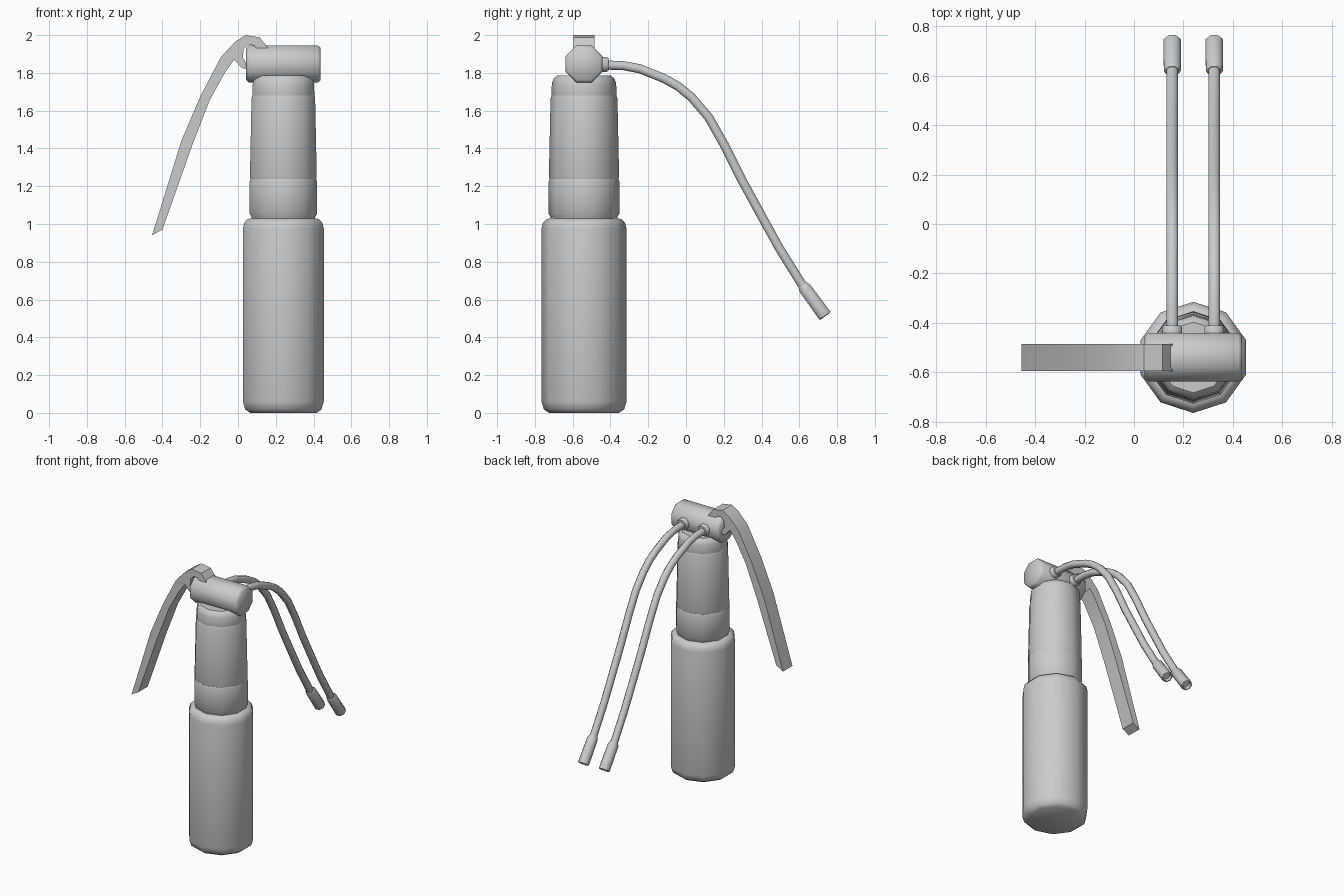
import bpy, bmesh, math
from mathutils import Vector, Matrix

if "Cube" in bpy.data.objects:
    bpy.data.objects.remove(bpy.data.objects["Cube"])


def finish(name, bm, angle):
    """Turn a bmesh into a named object, smooth below the given edge angle."""
    bmesh.ops.recalc_face_normals(bm, faces=bm.faces)
    mesh = bpy.data.meshes.new(name)
    bm.to_mesh(mesh)
    bm.free()
    ob = bpy.data.objects.new(name, mesh)
    bpy.context.collection.objects.link(ob)
    bpy.ops.object.select_all(action='DESELECT')
    ob.select_set(True)
    bpy.context.view_layer.objects.active = ob
    bpy.ops.object.shade_smooth_by_angle(angle=math.radians(angle))
    return ob


def skin(bm, rings):
    """Bridge successive vertex rings and cap both ends."""
    n = len(rings[0])
    for a, b in zip(rings, rings[1:]):
        for i in range(n):
            j = (i + 1) % n
            bm.faces.new((a[i], a[j], b[j], b[i]))
    bm.faces.new(rings[0])
    bm.faces.new(rings[-1])


def lathe(name, profile, sides, origin, axis=(0, 0, 1), phase=0.0, angle=40):
    """Revolve (radius, height) points around an axis."""
    rot = Vector((0, 0, 1)).rotation_difference(Vector(axis)).to_matrix().to_4x4()
    m = Matrix.Translation(origin) @ rot
    bm = bmesh.new()
    rings = []
    for r, h in profile:
        angs = [math.radians(phase + 360 * i / sides) for i in range(sides)]
        rings.append([bm.verts.new(m @ Vector((r * math.cos(a), r * math.sin(a), h))) for a in angs])
    skin(bm, rings)
    return finish(name, bm, angle)


def tube_yz(name, path, x, radius, sides=8):
    """Sweep a round section along a path lying in a y-z plane."""
    pts = [Vector((x, y, z)) for y, z in path]
    bm = bmesh.new()
    rings = []
    for k, p in enumerate(pts):
        t = (pts[min(k + 1, len(pts) - 1)] - pts[max(k - 1, 0)]).normalized()
        side = Vector((1, 0, 0))
        up = t.cross(side)
        ring = []
        for i in range(sides):
            a = 2 * math.pi * (i + 0.5) / sides
            ring.append(bm.verts.new(p + radius * (math.cos(a) * side + math.sin(a) * up)))
        rings.append(ring)
    skin(bm, rings)
    return finish(name, bm, 50)


CX, CY = 0.24, -0.54

# Main bottle body and stepped neck
lathe("bottle", [(0.185, 0), (0.212, 0.018), (0.225, 0.06), (0.225, 0.975),
                 (0.218, 1.005), (0.2, 1.025), (0.18, 1.03)], 10, (CX, CY, 0), phase=90)
lathe("lower_neck", [(0.175, 1.02), (0.178, 1.04), (0.187, 1.053), (0.187, 1.225), (0.183, 1.238)],
      10, (CX, CY, 0), phase=90)
lathe("upper_neck", [(0.18, 1.23), (0.186, 1.25), (0.177, 1.665), (0.172, 1.68)],
      10, (CX, CY, 0), phase=90)
lathe("neck_cap", [(0.17, 1.67), (0.173, 1.685), (0.17, 1.745), (0.162, 1.768), (0.143, 1.785)],
      10, (CX, CY, 0), phase=90)

# Horizontal valve head
lathe("valve_head", [(0.092, 0), (0.106, 0.015), (0.106, 0.38), (0.092, 0.395)],
      8, (0.043, CY, 1.847), axis=(1, 0, 0), phase=22.5, angle=50)

# Hooked lever, extruded from its side outline
outline = [(-0.455, 0.94), (-0.30, 1.44), (-0.20, 1.675), (-0.09, 1.885), (-0.015, 1.965),
           (0.04, 2.0), (0.115, 1.988), (0.16, 1.93), (0.10, 1.928), (0.085, 1.945),
           (0.055, 1.95), (0.03, 1.925), (0.025, 1.88), (0.05, 1.845), (0.05, 1.82),
           (0.02, 1.825), (-0.02, 1.87), (-0.07, 1.80), (-0.15, 1.655), (-0.245, 1.41),
           (-0.40, 0.97)]
bm = bmesh.new()
skin(bm, [[bm.verts.new((x, y, z)) for x, z in outline] for y in (-0.595, -0.485)])
finish("lever", bm, 30)

# Twin hoses with collars and end nozzles
hose = [(-0.43, 1.842), (-0.33, 1.838), (-0.245, 1.822), (-0.115, 1.77), (-0.04, 1.728),
        (0.03, 1.67), (0.12, 1.565), (0.205, 1.415), (0.30, 1.225), (0.415, 1.015),
        (0.495, 0.87), (0.62, 0.67), (0.65, 0.627)]
tip = Vector((0, 0.735, 0.515))
down = (tip - Vector((0, 0.615, 0.68))).normalized()
for tag, x in (("left", 0.155), ("right", 0.325)):
    tube_yz("hose_" + tag, hose, x, 0.026)
    lathe("collar_" + tag, [(0.043, 0), (0.043, 0.04), (0.036, 0.05)], 8,
          (x, -0.46, 1.845), axis=(0, 1, 0), phase=22.5, angle=50)
    lathe("nozzle_" + tag, [(0.028, 0), (0.037, 0.022), (0.039, 0.2), (0.03, 0.204), (0.027, 0.18)],
          8, Vector((x, 0, 0)) + tip - down * 0.2, axis=down, phase=22.5, angle=50)
